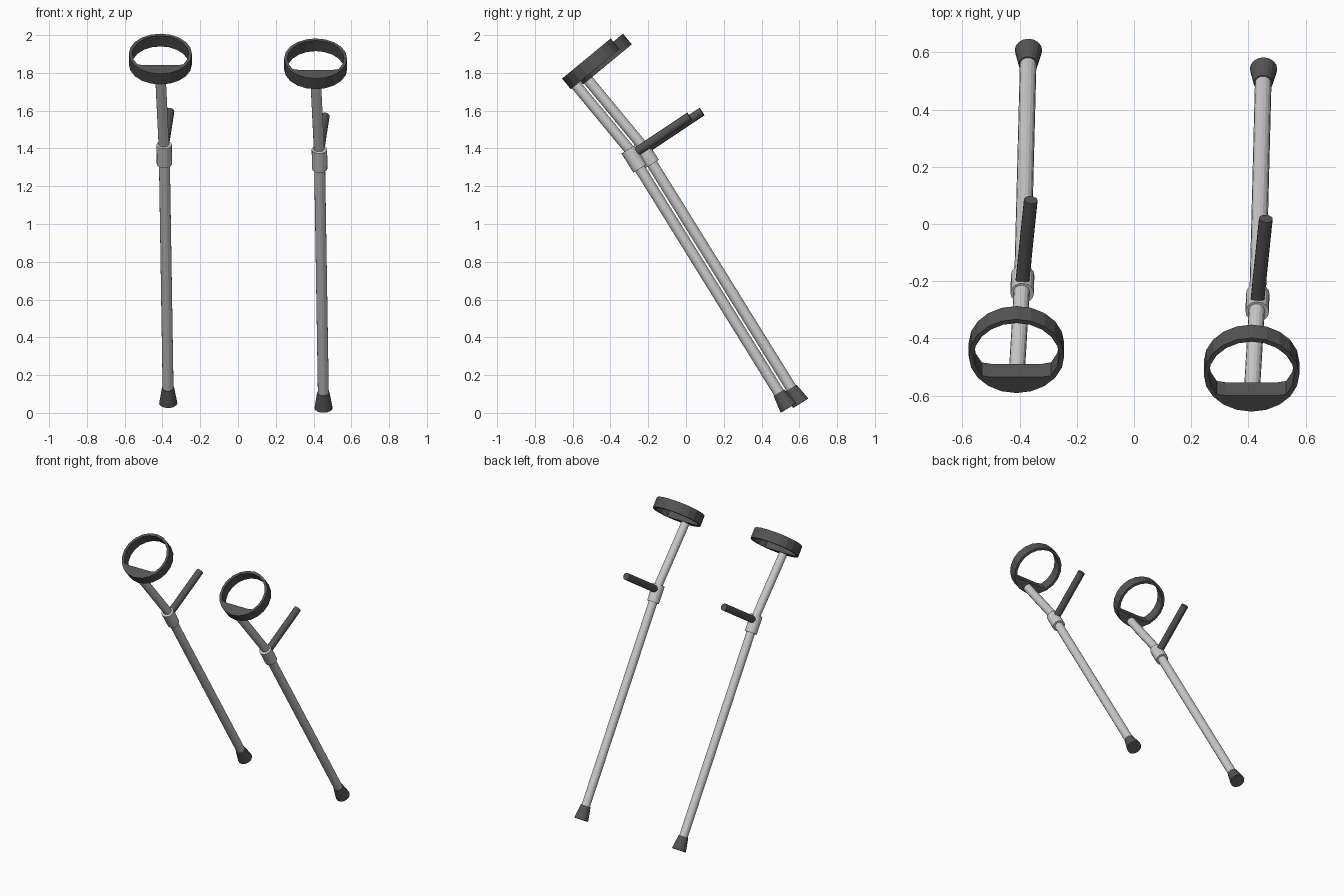
import bpy, bmesh, math
from mathutils import Vector, Matrix

if "Cube" in bpy.data.objects:
    bpy.data.objects.remove(bpy.data.objects["Cube"])

dark = bpy.data.materials.new("dark_rubber")
dark.diffuse_color = (0.09, 0.09, 0.09, 1)
dark.use_nodes = True
dark.node_tree.nodes["Principled BSDF"].inputs["Base Color"].default_value = dark.diffuse_color


def finish(name, bm, mat=None):
    bmesh.ops.recalc_face_normals(bm, faces=bm.faces)
    me = bpy.data.meshes.new(name)
    bm.to_mesh(me)
    bm.free()
    if mat:
        me.materials.append(mat)
    ob = bpy.data.objects.new(name, me)
    bpy.context.collection.objects.link(ob)
    return ob


def rod(name, a, b, r1, r2, off, sides=16, mat=None):
    """Cylinder or cone between two points."""
    a, b = Vector(a) + off, Vector(b) + off
    d = b - a
    bm = bmesh.new()
    bmesh.ops.create_cone(bm, cap_ends=True, segments=sides, radius1=r1, radius2=r2, depth=d.length)
    m = Matrix.Translation((a + b) / 2) @ d.to_track_quat('Z', 'Y').to_matrix().to_4x4()
    bmesh.ops.transform(bm, matrix=m, verts=bm.verts)
    return finish(name, bm, mat)


def cuff(name, center, off, R=0.167, wall=0.017, chord=-0.095, h=0.073, sides=20):
    """Forearm ring whose lower part is filled up to a flat chord."""
    ang = math.radians(39.5)
    u = Vector((1, 0, 0))
    v = Vector((0, math.cos(ang), math.sin(ang)))
    n = u.cross(v)
    c = Vector(center) + off
    bm = bmesh.new()
    rings = []
    for i in range(sides):
        t = 2 * math.pi * i / sides
        o = (R * math.cos(t), R * math.sin(t))
        r = R - wall
        p = [r * math.cos(t), max(r * math.sin(t), chord)]
        rings.append([bm.verts.new(c + u * x + v * y + n * z)
                      for x, y, z in ((*o, -h / 2), (*o, h / 2), (*p, h / 2), (*p, -h / 2))])
    for i in range(sides):
        q, w = rings[i], rings[(i + 1) % sides]
        for k in range(4):
            bm.faces.new((q[k], w[k], w[(k + 1) % 4], q[(k + 1) % 4]))
    return finish(name, bm, dark)


# Key points of the right crutch
tip = Vector((0.453, 0.542, 0.026))
joint = Vector((0.431, -0.307, 1.395))
axis = (tip - joint).normalized()
sleeve_end = joint + axis * 0.12
cap_top = tip - axis * 0.095

for side, off in (("right", Vector((0, 0, 0))), ("left", Vector((-0.822, 0.065, 0.025)))):
    # Shaft, bent upper tube and clamp
    rod(side + "_lower_tube", joint + axis * 0.03, tip - axis * 0.02, 0.029, 0.029, off)
    rod(side + "_upper_tube", (0.431, -0.272, 1.36), (0.412, -0.590, 1.745), 0.028, 0.028, off)
    rod(side + "_joint_sleeve", joint, sleeve_end, 0.041, 0.041, off)
    # Rubber foot, hand grip and forearm cuff
    rod(side + "_rubber_foot", cap_top, tip, 0.033, 0.048, off, mat=dark)
    rod(side + "_hand_grip", (0.432, -0.262, 1.382), (0.461, 0.019, 1.570), 0.024, 0.024, off, mat=dark)
    cuff(side + "_forearm_cuff", (0.411, -0.504, 1.848), off)
